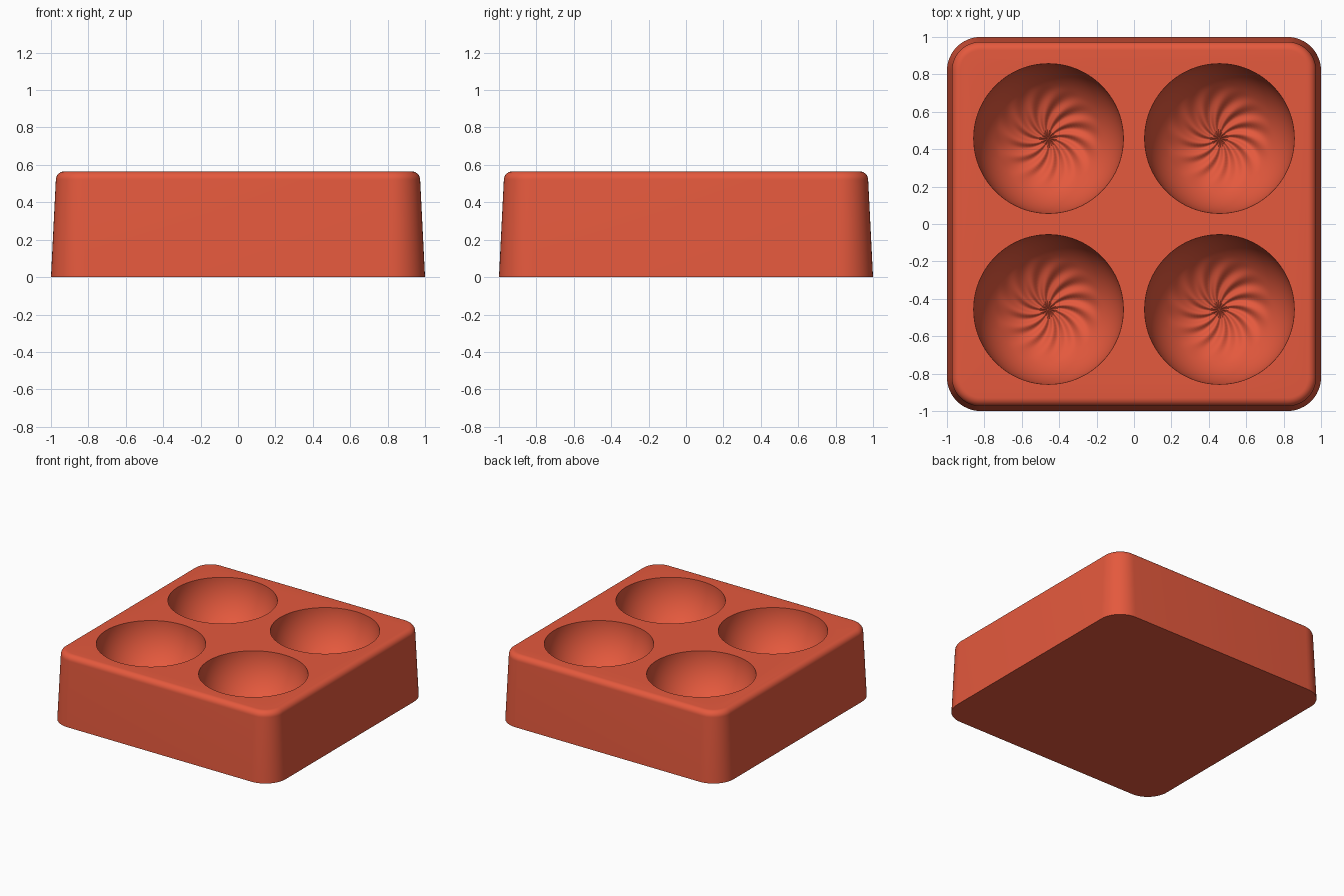
import bpy, bmesh
from math import sin, cos, pi, sqrt, radians

cube = bpy.data.objects.get("Cube")
if cube:
    bpy.data.objects.remove(cube, do_unlink=True)

HEIGHT, BOWL_R, BOWL_DEPTH, SPACING = 0.565, 0.4, 0.4, 0.457
FLUTES, FLUTE_REACH, TWIST, FLUTE_HEIGHT = 12, 0.28, 0.8, 0.011

red = bpy.data.materials.new("terracotta_red")
red.use_nodes = True
color = (0.78, 0.10, 0.047, 1)
red.diffuse_color = color
red.node_tree.nodes["Principled BSDF"].inputs["Base Color"].default_value = color


def loft(name, rings):
    """Closed solid through equal-length rings listed from bottom to top."""
    bm = bmesh.new()
    loops = [[bm.verts.new(p) for p in ring] for ring in rings]
    n = len(loops[0])
    for low, high in zip(loops, loops[1:]):
        for i in range(n):
            j = (i + 1) % n
            bm.faces.new((low[i], low[j], high[j], high[i]))
    bm.faces.new(loops[0][::-1])
    bm.faces.new(loops[-1])
    mesh = bpy.data.meshes.new(name)
    bm.to_mesh(mesh)
    bm.free()
    mesh.materials.append(red)
    obj = bpy.data.objects.new(name, mesh)
    bpy.context.collection.objects.link(obj)
    return obj


def rounded_square(half, radius, z, steps=12):
    ring = []
    for corner in range(4):
        mid = pi / 4 + corner * pi / 2
        cx = (half - radius) * sqrt(2) * cos(mid)
        cy = (half - radius) * sqrt(2) * sin(mid)
        for i in range(steps + 1):
            a = corner * pi / 2 + i / steps * pi / 2
            ring.append((cx + radius * cos(a), cy + radius * sin(a), z))
    return ring


# Tapered block with a rounded upper edge
fillet = 0.045
rings = [rounded_square(1, 0.18, 0)]
for k in range(9):
    a = k / 8 * pi / 2
    inset = 0.026 + fillet * (1 - cos(a))
    rings.append(rounded_square(1 - inset, 0.18 - inset,
                                HEIGHT - fillet + fillet * sin(a)))
block = loft("baking_mould", rings)


# Bowl hollow with swirling flutes around its centre
def bowl_ring(r, segments=144):
    ring = []
    z = HEIGHT - BOWL_DEPTH * sqrt(max(0, 1 - (r / BOWL_R) ** 2))
    window = sin(pi * r / FLUTE_REACH) if r < FLUTE_REACH else 0
    for i in range(segments):
        a = 2 * pi * i / segments
        wave = cos(FLUTES * (a + TWIST * r / FLUTE_REACH))
        ring.append((r * cos(a), r * sin(a), z + FLUTE_HEIGHT * window * wave))
    return ring


rows = 40
profile = [BOWL_R * sin(k / rows * pi / 2) for k in range(1, rows + 1)]
rings = [bowl_ring(0.004)] + [bowl_ring(r) for r in profile]
rings.append([(x, y, HEIGHT + 0.1) for x, y, z in rings[-1]])
cutter = loft("bowl_cutter", rings)

# Cut the four bowls
for sx in (-1, 1):
    for sy in (-1, 1):
        tool = cutter.copy()
        tool.name = "bowl_cutter_placed"
        tool.location = (sx * SPACING, sy * SPACING, 0)
        bpy.context.collection.objects.link(tool)
        bpy.context.view_layer.update()
        cut = block.modifiers.new("bowl", "BOOLEAN")
        cut.operation = "DIFFERENCE"
        cut.solver = "EXACT"
        cut.object = tool
        bpy.context.view_layer.objects.active = block
        bpy.ops.object.modifier_apply(modifier=cut.name)
        bpy.data.objects.remove(tool, do_unlink=True)
bpy.data.objects.remove(cutter, do_unlink=True)

# Smooth shading with crisp rims
bpy.ops.object.select_all(action="DESELECT")
block.select_set(True)
bpy.context.view_layer.objects.active = block
bpy.ops.object.shade_smooth_by_angle(angle=radians(40))
